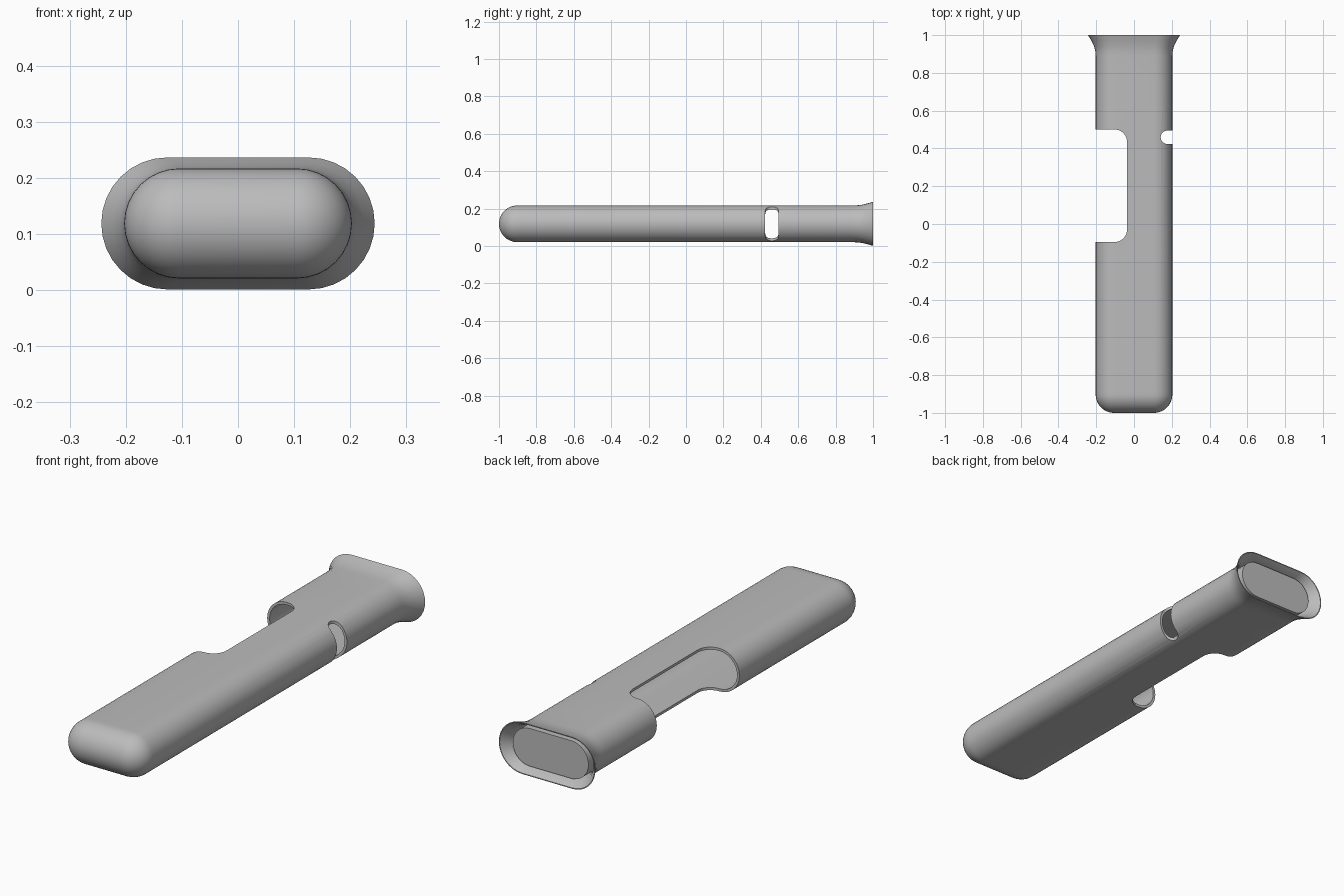
import bpy, bmesh, math

if "Cube" in bpy.data.objects:
    bpy.data.objects.remove(bpy.data.objects["Cube"])

FLAT, RAD, WALL, ZC = 0.105, 0.098, 0.012, 0.119   # pill-shaped cross-section
INNER = RAD - WALL
N = 16                                             # segments per half circle

grey = bpy.data.materials.new("plain grey")
grey.diffuse_color = (0.5, 0.5, 0.5, 1)
grey.use_nodes = True
grey.node_tree.nodes["Principled BSDF"].inputs["Base Color"].default_value = grey.diffuse_color


def ring(y, flat, rad):
    """Pill-shaped section lying across the y axis."""
    pts = []
    for side in (0, 1):
        for i in range(N + 1):
            a = -math.pi / 2 + math.pi * i / N + math.pi * side
            cx = flat if side == 0 else -flat
            pts.append((cx + rad * math.cos(a), y, ZC + rad * math.sin(a)))
    return pts


def finish(name, bm, smooth=True):
    bmesh.ops.remove_doubles(bm, verts=bm.verts, dist=1e-5)
    bmesh.ops.recalc_face_normals(bm, faces=bm.faces)
    me = bpy.data.meshes.new(name)
    bm.to_mesh(me)
    bm.free()
    me.materials.append(grey)
    ob = bpy.data.objects.new(name, me)
    bpy.context.collection.objects.link(ob)
    if smooth:
        smooth_shade(ob)
    return ob


def smooth_shade(ob):
    bpy.ops.object.select_all(action='DESELECT')
    ob.select_set(True)
    bpy.context.view_layer.objects.active = ob
    bpy.ops.object.shade_smooth_by_angle(angle=math.radians(35))


def loft(name, sections, loop=False, ends=False):
    """Skin a list of (y, flat, radius) sections."""
    bm = bmesh.new()
    rows = [[bm.verts.new(p) for p in ring(*s)] for s in sections]
    pairs = list(zip(rows, rows[1:])) + ([(rows[-1], rows[0])] if loop else [])
    for a, b in pairs:
        for i in range(len(a)):
            j = (i + 1) % len(a)
            bm.faces.new((a[i], a[j], b[j], b[i]))
    if ends:
        bm.faces.new(rows[0])
        bm.faces.new(rows[-1])
    return finish(name, bm)


def arc(cx, cy, r, a0, a1, n=10):
    return [(cx + r * math.cos(math.radians(a0 + (a1 - a0) * i / n)),
             cy + r * math.sin(math.radians(a0 + (a1 - a0) * i / n))) for i in range(n + 1)]


def cut(target, name, outline):
    """Cut an outline straight down through the target."""
    bm = bmesh.new()
    base = bm.faces.new([bm.verts.new((x, y, -0.1)) for x, y in outline])
    ext = bmesh.ops.extrude_face_region(bm, geom=[base])
    top = [v for v in ext["geom"] if isinstance(v, bmesh.types.BMVert)]
    bmesh.ops.translate(bm, verts=top, vec=(0, 0, 0.5))
    cutter = finish(name, bm, smooth=False)
    mod = target.modifiers.new(name, 'BOOLEAN')
    mod.operation, mod.solver, mod.object = 'DIFFERENCE', 'EXACT', cutter
    bpy.context.view_layer.objects.active = target
    bpy.ops.object.modifier_apply(modifier=mod.name)
    bpy.data.objects.remove(cutter)


# Rounded front cap, hollow inside
angles = [math.pi / 2 * i / 12 for i in range(13)]
outer = [(-0.902 - RAD * math.sin(a), FLAT, RAD * math.cos(a)) for a in angles]
inner = [(-0.902 - INNER * math.sin(a), FLAT, INNER * math.cos(a)) for a in angles]
loft("front_cap", outer[::-1] + [(-0.885, FLAT, RAD), (-0.885, FLAT, INNER)] + inner)

# Hollow tube body with a side window and a small finger slot
body = loft("tube_body", [(-0.885, FLAT, RAD), (0.765, FLAT, RAD),
                          (0.765, FLAT, INNER), (-0.885, FLAT, INNER)], loop=True)
R = 0.065
cut(body, "window_cutter", [(-0.4, -0.095)] + arc(-0.037 - R, -0.095 + R, R, -90, 0)
    + arc(-0.037 - R, 0.5 - R, R, 0, 90) + [(-0.4, 0.5)])
cut(body, "slot_cutter", [(0.4, 0.495)] + arc(0.177, 0.459, 0.036, 90, 270) + [(0.4, 0.423)])
smooth_shade(body)

# Flared collar at the back
flare = [(0.765, 1.0), (0.89, 1.0), (0.915, 1.01), (0.94, 1.04), (0.97, 1.11), (1.0, 1.2)]
out = [(y, FLAT * s, RAD * s) for y, s in flare]
ins = [(y, FLAT * s, RAD * s - (0.004 if y == 1.0 else WALL)) for y, s in flare]
loft("flared_collar", out + ins[::-1], loop=True)

# Plug sitting just inside the collar
loft("end_plug", [(0.77, FLAT, INNER), (0.975, FLAT, INNER)], ends=True)
